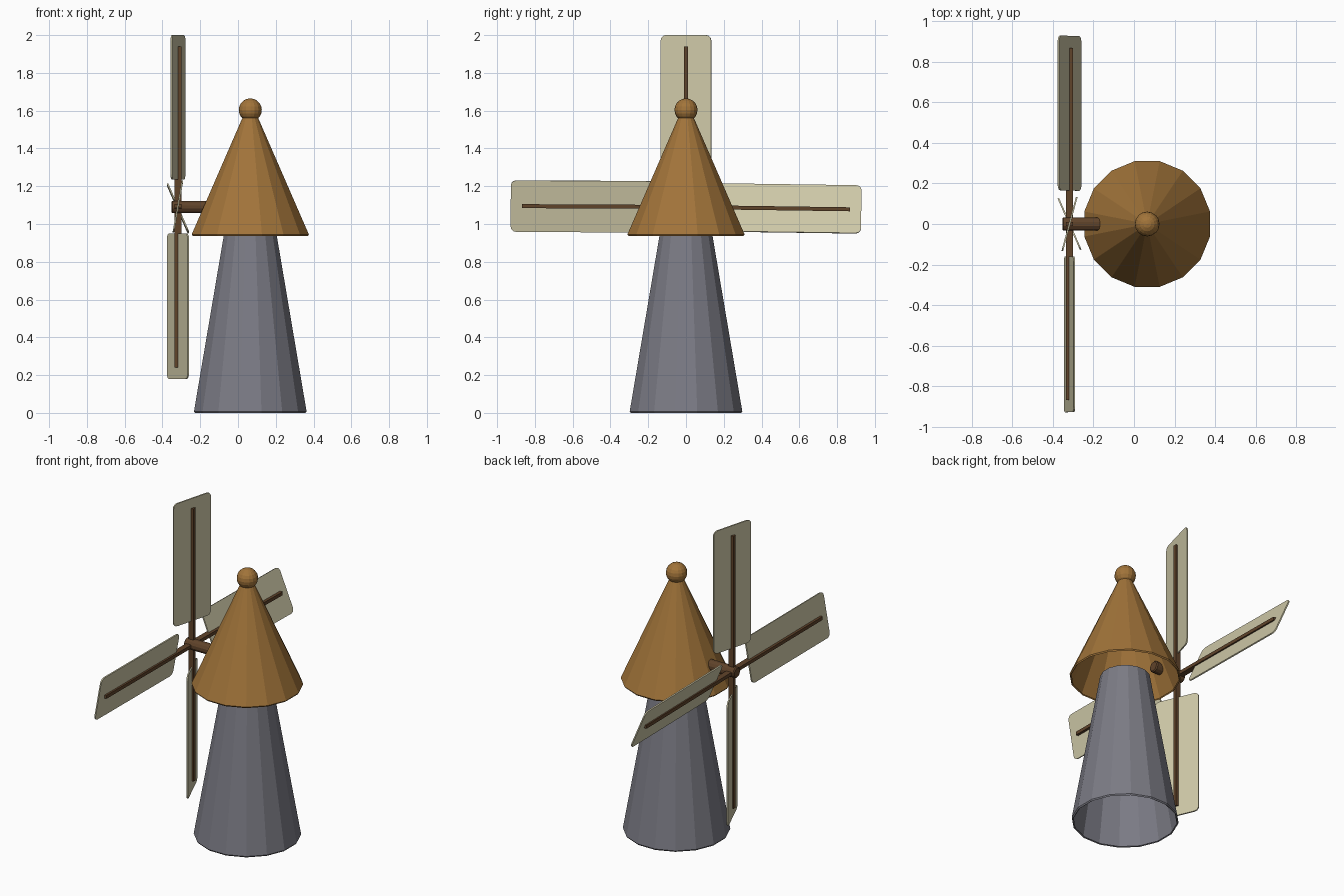
import bpy, bmesh, math
from mathutils import Matrix, Vector

if "Cube" in bpy.data.objects:
    bpy.data.objects.remove(bpy.data.objects["Cube"])


def material(name, rgb):
    m = bpy.data.materials.new(name)
    m.diffuse_color = (*rgb, 1)
    m.use_nodes = True
    m.node_tree.nodes["Principled BSDF"].inputs["Base Color"].default_value = m.diffuse_color
    return m


stone = material("grey stone", (0.20, 0.20, 0.235))
roof = material("orange brown roof", (0.36, 0.175, 0.042))
wood = material("dark wood", (0.115, 0.056, 0.023))
cloth = material("pale canvas", (0.62, 0.58, 0.39))

CX = 0.065                              # tower axis
HUB = Vector((-0.318, 0, 1.09))         # centre of the sails


def finish(name, bm, mat, matrix=Matrix()):
    bmesh.ops.recalc_face_normals(bm, faces=bm.faces)
    me = bpy.data.meshes.new(name)
    bm.to_mesh(me)
    bm.free()
    me.transform(matrix)
    me.materials.append(mat)
    ob = bpy.data.objects.new(name, me)
    bpy.context.collection.objects.link(ob)
    return ob


def lathe(name, profile, sides, mat, matrix, caps=False):
    """Spin (flat-to-flat radius, height) points about z, flats facing the axes."""
    bm = bmesh.new()
    rings = []
    for r, z in profile:
        R = r / math.cos(math.pi / sides)
        rings.append([bm.verts.new((R * math.cos(a), R * math.sin(a), z))
                      for a in (2 * math.pi * (i + 0.5) / sides for i in range(sides))])
    for lo, hi in zip(rings, rings[1:]):
        for i in range(sides):
            j = (i + 1) % sides
            bm.faces.new((lo[i], lo[j], hi[j], hi[i]))
    if caps:
        bm.faces.new(rings[0])
        bm.faces.new(rings[-1])
    return finish(name, bm, mat, matrix)


def box(size, centre):
    bm = bmesh.new()
    bmesh.ops.create_cube(bm, size=1)
    bmesh.ops.scale(bm, vec=size, verts=bm.verts)
    bmesh.ops.translate(bm, vec=centre, verts=bm.verts)
    return bm


axis = Matrix.Translation((CX, 0, 0))

# hollow tower and hollow conical roof, each with a small rim lip
lathe("tower", [(0.287, 0.004), (0.293, 0), (0.298, 0.008), (0.14, 0.94)], 16, stone, axis)
lathe("roof", [(0.299, 0.943), (0.305, 0.937), (0.31, 0.945), (0.025, 1.60)], 16, roof, axis)

# roof finial ball
bm = bmesh.new()
bmesh.ops.create_uvsphere(bm, u_segments=16, v_segments=10, radius=0.061)
finish("finial", bm, roof, Matrix.Translation((CX, 0, 1.604)))

# axle running along x into the roof
lathe("axle", [(0.027, -0.353), (0.033, -0.347), (0.033, -0.148), (0.027, -0.142)], 12, wood,
      Matrix.Translation((0, 0, HUB.z)) @ Matrix.Rotation(math.pi / 2, 4, 'Y'), caps=True)

# four sails: turn about the axle, twist about the spar, inner and outer end of the canvas
SAILS = [("top", 0, 15, 0.145, 0.91), ("back", -90.8, 23.5, 0.165, 0.928),
         ("bottom", 180, 23.5, 0.14, 0.91), ("front", 89.7, 10, 0.16, 0.928)]
for name, turn, twist, inner, outer in SAILS:
    place = Matrix.Translation(HUB) @ Matrix.Rotation(math.radians(turn), 4, 'X')
    tip = outer - 0.06
    finish(name + "_spar", box((0.036, 0.021, tip), (0, 0, tip / 2)), wood, place)
    # canvas plate with rounded corners
    bm = box((0.008, 0.276, outer - inner), (0, 0, (inner + outer) / 2))
    corners = [e for e in bm.edges if abs(e.verts[0].co.x - e.verts[1].co.x) > 0.005]
    bmesh.ops.bevel(bm, geom=corners, offset=0.028, segments=3, profile=0.5, affect='EDGES')
    finish(name + "_canvas", bm, cloth, place @ Matrix.Rotation(-math.radians(twist), 4, 'Z'))
